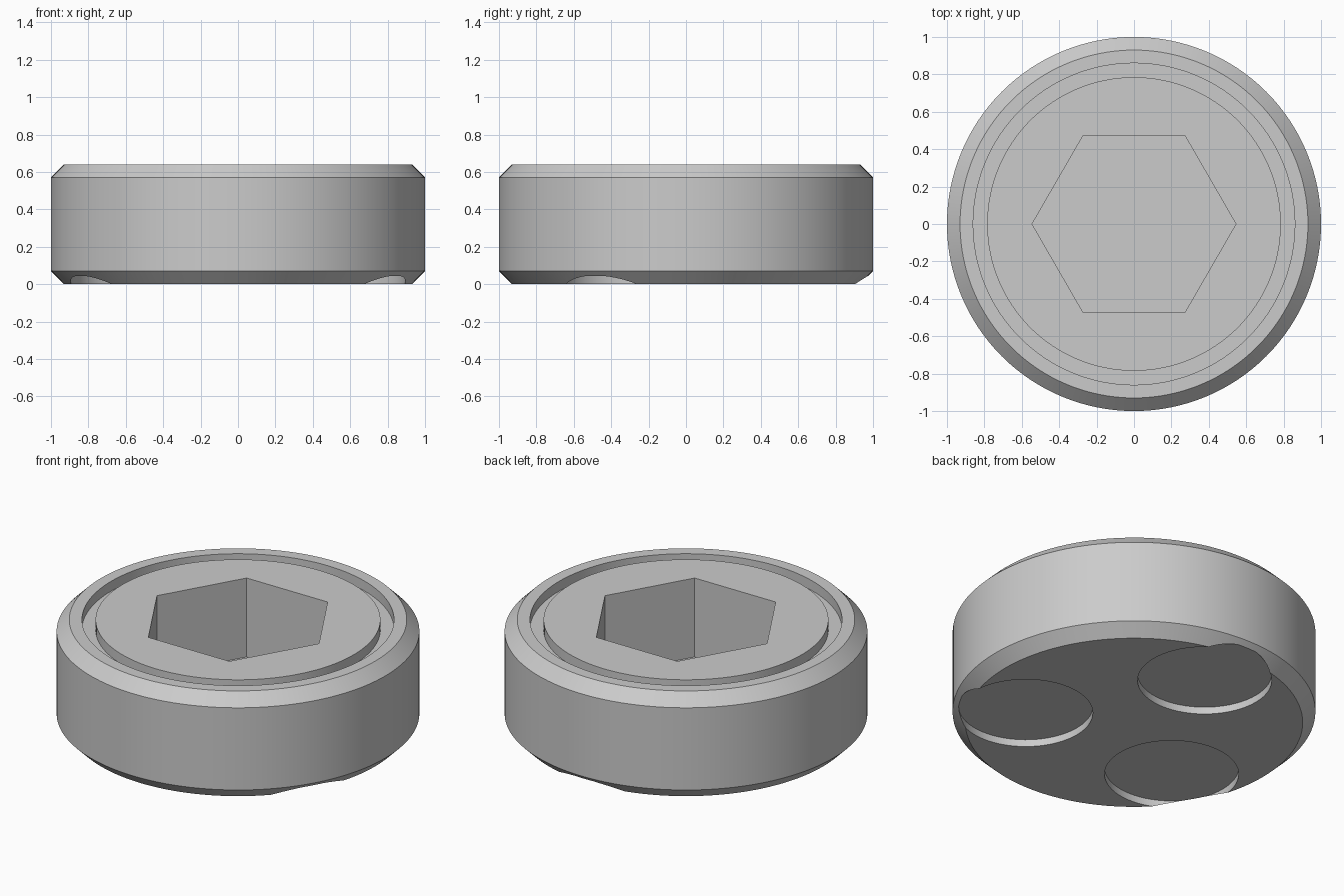
import bpy, bmesh
from math import sin, cos, pi, radians

cube = bpy.data.objects.get("Cube")
if cube:
    bpy.data.objects.remove(cube, do_unlink=True)

steel = bpy.data.materials.new("grey steel")
steel.use_nodes = True
grey = (0.6, 0.6, 0.6, 1)
steel.diffuse_color = grey
steel.node_tree.nodes["Principled BSDF"].inputs["Base Color"].default_value = grey


def lathe(name, profile, sides, centre=(0, 0)):
    """Turn a (radius, height) profile about z, closing both ends with flat caps."""
    bm = bmesh.new()
    rings = []
    for r, z in profile:
        rings.append([bm.verts.new((centre[0] + r * cos(2 * pi * i / sides),
                                    centre[1] + r * sin(2 * pi * i / sides), z))
                      for i in range(sides)])
    for low, high in zip(rings, rings[1:]):
        for i in range(sides):
            j = (i + 1) % sides
            bm.faces.new((low[i], low[j], high[j], high[i]))
    bm.faces.new(rings[0][::-1])
    bm.faces.new(rings[-1])
    bmesh.ops.recalc_face_normals(bm, faces=bm.faces)
    mesh = bpy.data.meshes.new(name)
    bm.to_mesh(mesh)
    bm.free()
    mesh.materials.append(steel)
    obj = bpy.data.objects.new(name, mesh)
    bpy.context.collection.objects.link(obj)
    return obj


HEIGHT, CHAMFER, GROOVE = 0.64, 0.07, 0.06

# Chamfered round body with a ring groove in its top face
body = lathe("round_body", [
    (1 - CHAMFER, 0), (1, CHAMFER), (1, HEIGHT - CHAMFER), (1 - CHAMFER, HEIGHT),
    (0.86, HEIGHT), (0.86, HEIGHT - GROOVE),
    (0.785, HEIGHT - GROOVE), (0.785, HEIGHT)], 128)

# Hexagonal socket and three shallow round recesses underneath
cutters = [lathe("socket_cutter", [(0.545, 0.16), (0.545, 1)], 6)]
for angle in (90, 210, 330):
    a = radians(angle)
    cutters.append(lathe("recess_cutter", [(0.37, -0.2), (0.37, 0.043)], 64,
                         (0.606 * cos(a), 0.606 * sin(a))))

bpy.ops.object.select_all(action='DESELECT')
bpy.context.view_layer.objects.active = body
body.select_set(True)
for cutter in cutters:
    cutter.hide_render = True
    cut = body.modifiers.new("cut", 'BOOLEAN')
    cut.operation = 'DIFFERENCE'
    cut.solver = 'EXACT'
    cut.object = cutter
    bpy.ops.object.modifier_apply(modifier=cut.name)
    bpy.data.objects.remove(cutter, do_unlink=True)

bpy.ops.object.shade_smooth_by_angle(angle=radians(30))
